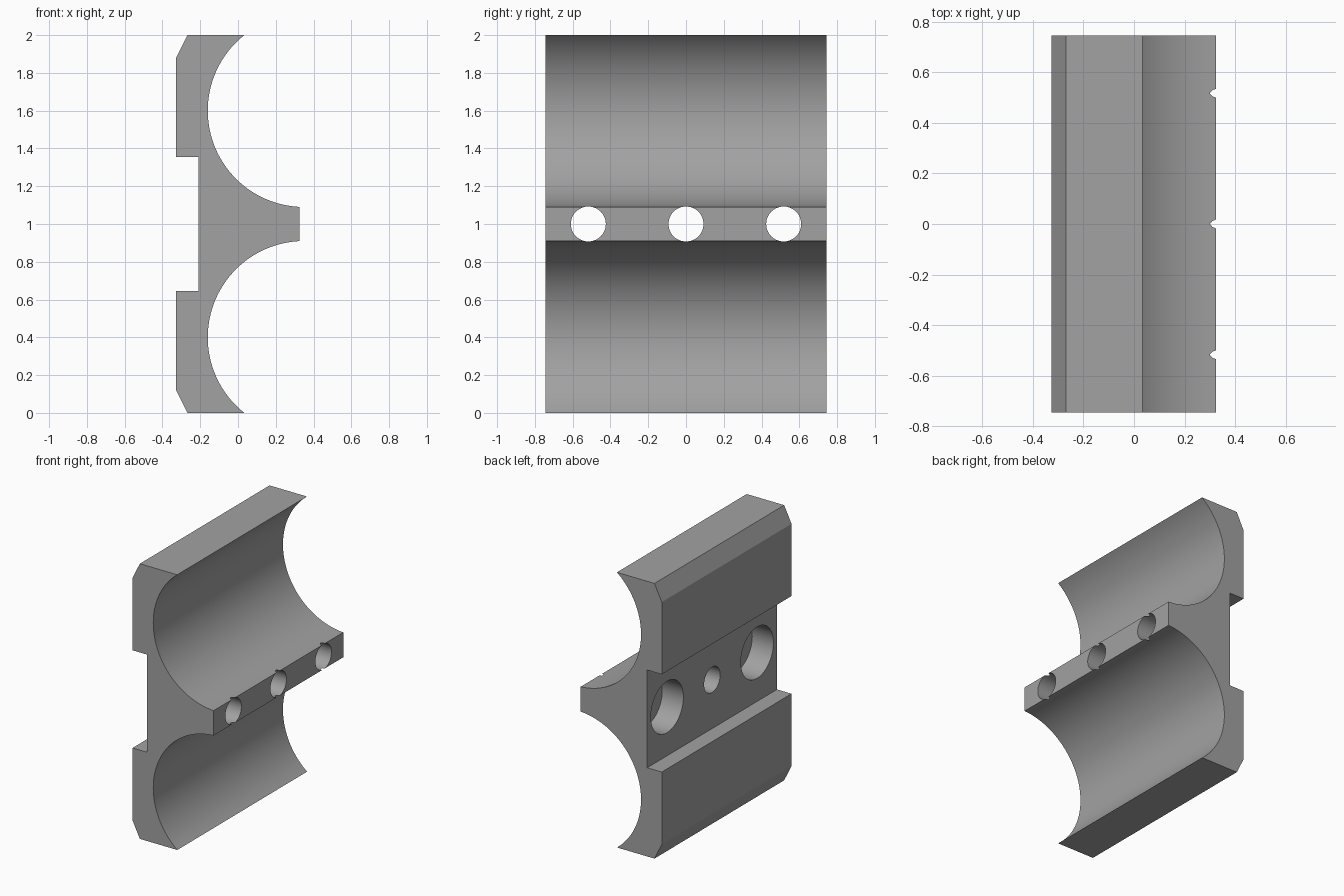
import bpy, bmesh, math

if "Cube" in bpy.data.objects:
    bpy.data.objects.remove(bpy.data.objects["Cube"])

DEPTH = 1.49          # length along y
ARC_X, ARC_Z, ARC_R = 0.35, 0.60, 0.51   # concave channel (height above/below middle)
TIP_X = 0.325

grey = bpy.data.materials.new("plain grey")
grey.diffuse_color = (0.36, 0.36, 0.36, 1)
grey.use_nodes = True
grey.node_tree.nodes["Principled BSDF"].inputs["Base Color"].default_value = grey.diffuse_color

# Upper half of the profile (x, height above the middle), from slot to rib tip
half = [(-0.21, 0.0), (-0.21, 0.355), (-0.327, 0.355), (-0.327, 0.88), (-0.268, 1.0)]
a0 = math.pi - math.asin((1.0 - ARC_Z) / ARC_R)
a1 = 2 * math.pi - math.acos((TIP_X - ARC_X) / ARC_R)
STEPS = 48
for i in range(STEPS + 1):
    a = a0 + (a1 - a0) * i / STEPS
    half.append((ARC_X + ARC_R * math.cos(a), ARC_Z + ARC_R * math.sin(a)))

# Mirror to the full outline and extrude it along y
outline = half[1:] + [(x, -h) for x, h in reversed(half[1:])]
bm = bmesh.new()
face = bm.faces.new([bm.verts.new((x, -DEPTH / 2, 1 + h)) for x, h in outline])
ext = bmesh.ops.extrude_face_region(bm, geom=[face])
bmesh.ops.translate(bm, vec=(0, DEPTH, 0),
                    verts=[v for v in ext["geom"] if isinstance(v, bmesh.types.BMVert)])
bmesh.ops.recalc_face_normals(bm, faces=bm.faces)
mesh = bpy.data.meshes.new("clamp_block")
bm.to_mesh(mesh)
bm.free()
block = bpy.data.objects.new("clamp_block", mesh)
bpy.context.collection.objects.link(block)
mesh.materials.append(grey)


def drill(name, y, radius, x_start, x_end):
    """Cut a round hole along x through the block."""
    bpy.ops.mesh.primitive_cylinder_add(
        vertices=48, radius=radius, depth=x_end - x_start,
        location=((x_start + x_end) / 2, y, 1), rotation=(0, math.pi / 2, 0))
    cutter = bpy.context.object
    cutter.name = name
    cutter.data.materials.append(grey)
    mod = block.modifiers.new(name, 'BOOLEAN')
    mod.operation = 'DIFFERENCE'
    mod.solver = 'EXACT'
    mod.object = cutter
    bpy.context.view_layer.objects.active = block
    bpy.ops.object.modifier_apply(modifier=name)
    bpy.data.objects.remove(cutter)


# Three bolt holes, the outer two with counterbores from the slot side
for y in (-0.517, 0.0, 0.517):
    drill("bolt_hole", y, 0.0925, -0.5, 0.5)
    if y:
        drill("counterbore", y, 0.187, -0.5, -0.04)

bpy.ops.object.select_all(action='DESELECT')
block.select_set(True)
bpy.context.view_layer.objects.active = block
bpy.ops.object.shade_smooth_by_angle(angle=math.radians(25))
